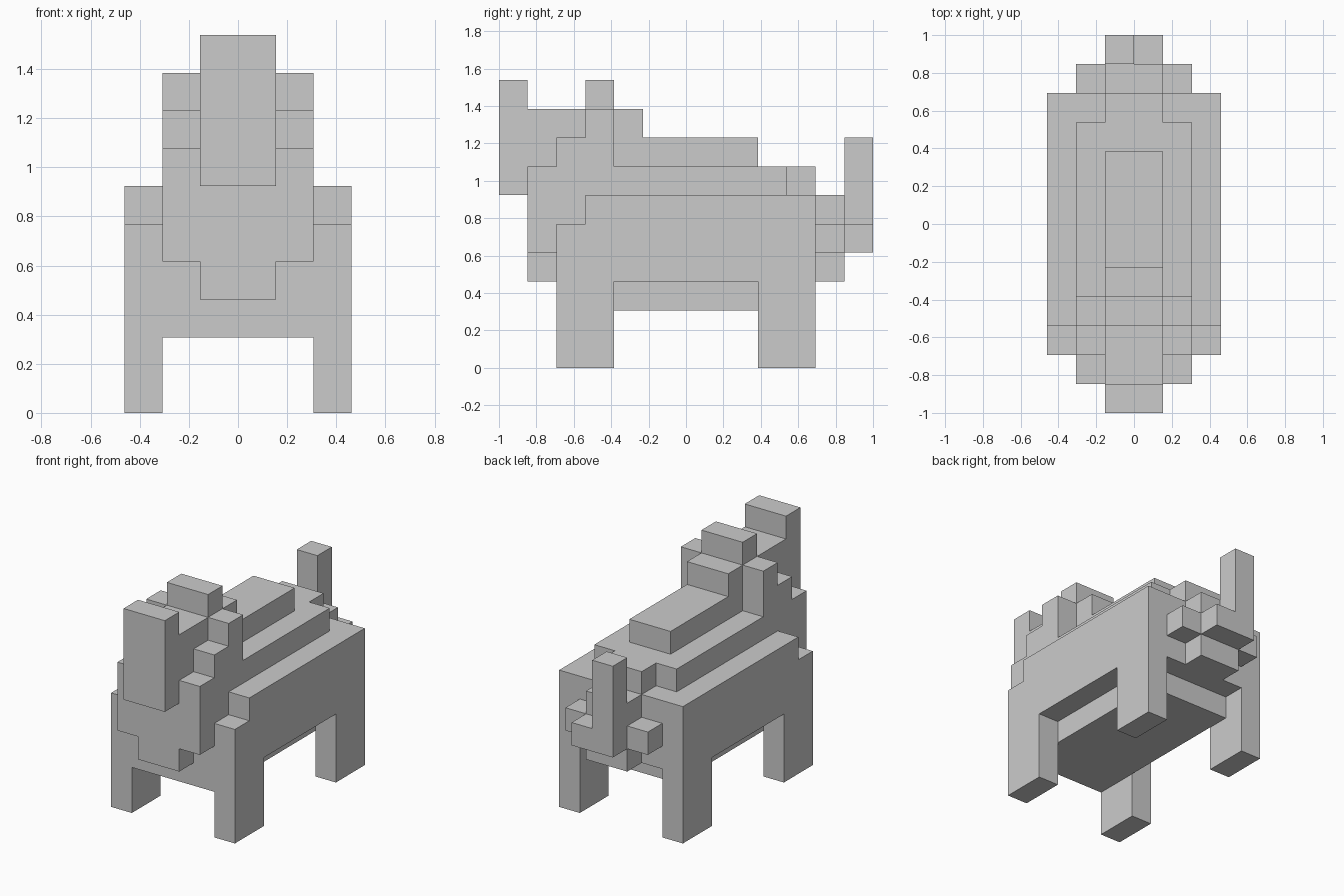
import bpy, bmesh
from mathutils import Vector

if "Cube" in bpy.data.objects:
    bpy.data.objects.remove(bpy.data.objects["Cube"])

U = 2 / 13  # block size: the model is 13 blocks long


def block(x0, x1, y0, y1, z0, z1):
    """Set of unit cells in a box; y counts from the front."""
    return {(x, y, z) for x in range(x0, x1)
            for y in range(y0, y1) for z in range(z0, z1)}


def mid(half, y0, y1, z0, z1):
    """Box centred on x = 0."""
    return block(-half, half, y0, y1, z0, z1)


def pair(x0, x1, *rest):
    """Box mirrored to both sides."""
    return block(x0, x1, *rest) | block(-x1, -x0, *rest)


parts = {
    # torso with lower front shoulders, and the belly hanging beneath
    "torso": mid(3, 2, 3, 3, 5) | mid(3, 3, 11, 3, 6),
    "belly": mid(2, 2, 10, 2, 3),
    "front_legs": pair(2, 3, 2, 4, 0, 3),
    "back_legs": pair(2, 3, 9, 11, 0, 3),
    # stepped back
    "back_ridge": mid(2, 4, 10, 6, 7) | mid(1, 10, 11, 6, 7) | mid(1, 5, 9, 7, 8),
    # stepped neck and chest
    "neck": (mid(2, 1, 2, 4, 7) | mid(2, 2, 3, 4, 8) | mid(2, 3, 4, 5, 9)
             | mid(1, 1, 5, 6, 9)),
    "chest": mid(1, 1, 2, 3, 4),
    "face_plate": mid(1, 0, 1, 6, 10),
    "crest": mid(1, 3, 4, 9, 10),
    # cross-shaped rump with the tail on it
    "rump": mid(1, 11, 12, 3, 6) | mid(2, 11, 12, 4, 5),
    "tail": mid(1, 12, 13, 4, 5) | block(-1, 0, 12, 13, 5, 8),
}
solid = set().union(*parts.values())

# each part keeps only its outer skin, so touching parts hide no inner walls
used = set()
for name, cells in parts.items():
    bm = bmesh.new()
    for c in sorted(cells - used):
        for axis in range(3):
            for side in (0, 1):
                n = list(c)
                n[axis] += 2 * side - 1
                if tuple(n) in solid:
                    continue
                a, b = (axis + 1) % 3, (axis + 2) % 3
                quad = []
                for i, j in ((0, 0), (1, 0), (1, 1), (0, 1)):
                    p = Vector(c)
                    p[axis] += side
                    p[a] += i
                    p[b] += j
                    quad.append(bm.verts.new((p - Vector((0, 6.5, 0))) * U))
                bm.faces.new(quad if side else quad[::-1])
    used |= cells
    bmesh.ops.remove_doubles(bm, verts=bm.verts, dist=1e-4)
    bmesh.ops.dissolve_limit(bm, angle_limit=0.01, verts=bm.verts, edges=bm.edges)
    mesh = bpy.data.meshes.new(name)
    bm.to_mesh(mesh)
    bm.free()
    bpy.context.collection.objects.link(bpy.data.objects.new(name, mesh))
